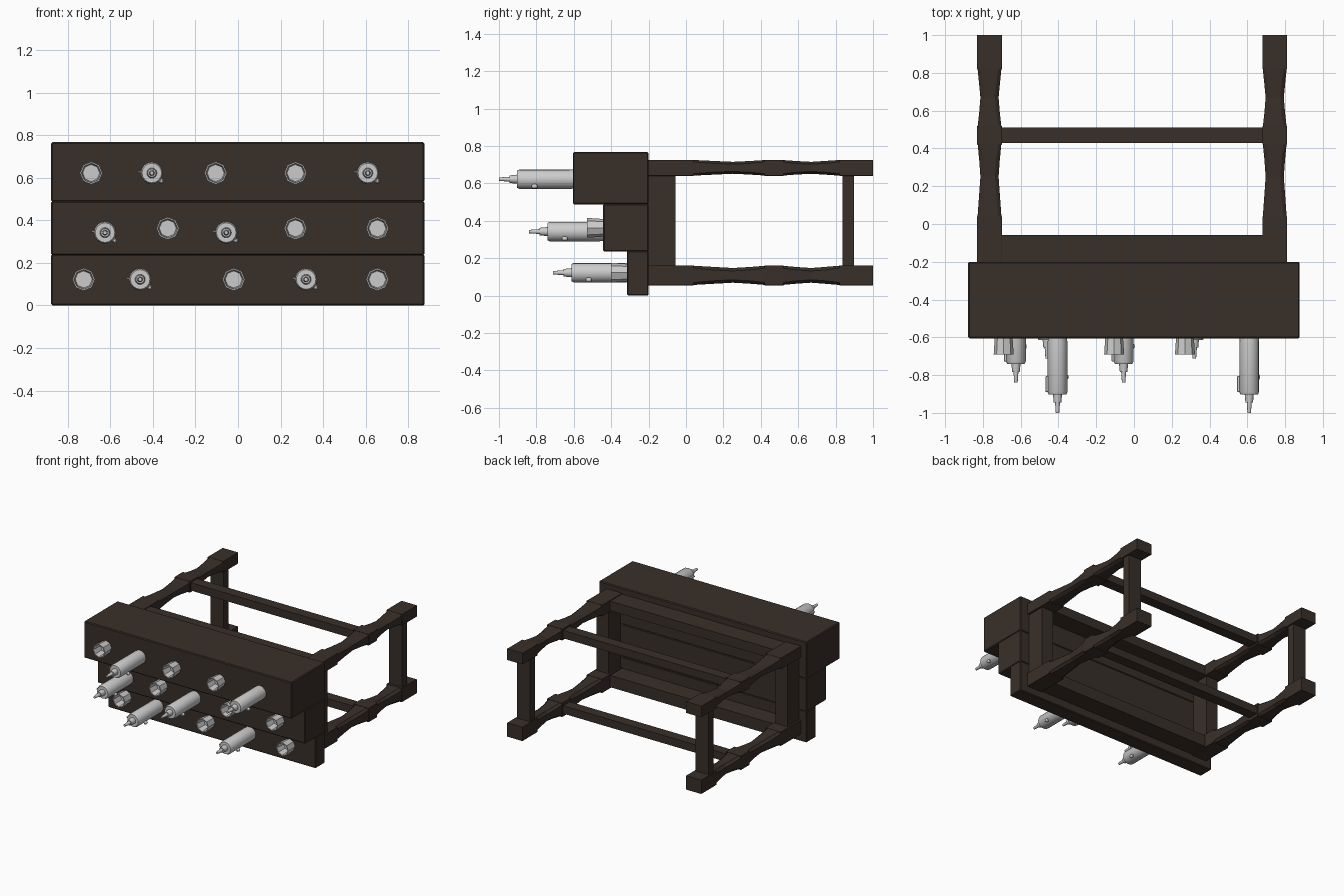
import bpy, bmesh, math
from mathutils import Vector

if "Cube" in bpy.data.objects:
    bpy.data.objects.remove(bpy.data.objects["Cube"])

wood = bpy.data.materials.new("dark_wood")
wood.diffuse_color = (0.04, 0.028, 0.022, 1)
wood.use_nodes = True
wood.node_tree.nodes["Principled BSDF"].inputs["Base Color"].default_value = wood.diffuse_color


def finish(name, bm, mat=None, smooth=False):
    bmesh.ops.remove_doubles(bm, verts=bm.verts, dist=1e-5)
    bmesh.ops.recalc_face_normals(bm, faces=bm.faces)
    me = bpy.data.meshes.new(name)
    bm.to_mesh(me)
    bm.free()
    ob = bpy.data.objects.new(name, me)
    bpy.context.collection.objects.link(ob)
    if mat:
        me.materials.append(mat)
    if smooth:
        bpy.ops.object.select_all(action='DESELECT')
        ob.select_set(True)
        bpy.context.view_layer.objects.active = ob
        bpy.ops.object.shade_smooth_by_angle(angle=math.radians(40))
    return ob


def box(name, x, y, z, mat=wood, bevel=0.0):
    bm = bmesh.new()
    bmesh.ops.create_cube(bm, size=1)
    for v in bm.verts:
        v.co = Vector([(a + b) / 2 + c * (b - a) for c, (a, b) in zip(v.co, (x, y, z))])
    if bevel:
        bmesh.ops.bevel(bm, geom=bm.edges[:], offset=bevel, segments=1, affect='EDGES')
    return finish(name, bm, mat)


def loft(bm, rings):
    vs = [[bm.verts.new(p) for p in r] for r in rings]
    n = len(vs[0])
    for a, b in zip(vs, vs[1:]):
        for i in range(n):
            bm.faces.new((a[i], a[(i + 1) % n], b[(i + 1) % n], b[i]))
    bm.faces.new(vs[0])
    bm.faces.new(vs[-1])


def lathe(name, profile, sides, loc, smooth):
    # profile holds (radius, distance out of the step face)
    bm = bmesh.new()
    loft(bm, [[(loc[0] + r * math.cos(2 * math.pi * i / sides), loc[1] - d,
                loc[2] + r * math.sin(2 * math.pi * i / sides)) for i in range(sides)]
              for r, d in profile])
    return finish(name, bm, None, smooth)


# Stepped cabinet of three tiers
for name, front, z in (("low_step", -0.315, (0, 0.24)),
                       ("middle_step", -0.443, (0.236, 0.49)),
                       ("high_step", -0.605, (0.488, 0.767))):
    box(name, (-0.878, 0.876), (front, -0.2), z, bevel=0.006)

# Shaped legs: square blocks joined by chamfered waists
LEG_X = (-0.765, 0.745)
LEG_Z = ((0.108, 0.053), (0.683, 0.043))
SECTIONS = [(-0.2, 1, 0.02), (0.04, 1, 0.02), (0.04, 0.97, 0.25), (0.14, 0.86, 0.35),
            (0.25, 0.74, 0.4), (0.34, 0.84, 0.35), (0.42, 0.96, 0.25), (0.42, 1, 0.02),
            (0.52, 1, 0.02), (0.52, 0.96, 0.25), (0.59, 0.84, 0.35), (0.67, 0.74, 0.4),
            (0.75, 0.86, 0.35), (0.82, 0.97, 0.25), (0.82, 1, 0.02), (1.0, 1, 0.02)]
for cx in LEG_X:
    for cz, hz in LEG_Z:
        bm = bmesh.new()
        rings = []
        for y, s, c in SECTIONS:
            k = 1 - c
            pts = [(1, -k), (1, k), (k, 1), (-k, 1), (-1, k), (-1, -k), (-k, -1), (k, -1)]
            rings.append([(cx + 0.065 * s * u, y, cz + hz * s * w) for u, w in pts])
        loft(bm, rings)
        finish("leg", bm, wood)
    # Side stretcher and side apron
    box("side_stretcher", (cx - 0.055, cx + 0.055), (0.838, 0.898), (0.14, 0.66))
    box("side_apron", (cx - 0.05, cx + 0.05), (-0.21, -0.057), (0.1, 0.68))

# Long stretchers and aprons between the legs
for cz, hz in LEG_Z:
    box("long_stretcher", (-0.71, 0.69), (0.43, 0.51), (cz - 0.03, cz + 0.03))
    box("long_apron", (-0.71, 0.69), (-0.21, -0.057), (cz - hz * 0.85, cz + hz * 0.85))

# Tall bottles with spouts, and open eight-sided tumblers
BOTTLE = [(0.05, -0.01), (0.052, 0.02), (0.052, 0.285), (0.046, 0.298), (0.024, 0.298),
          (0.02, 0.34), (0.013, 0.34), (0.009, 0.396)]
CUP = [(0.047, -0.005), (0.053, 0.087), (0.046, 0.087), (0.04, 0.012)]
ROWS = [(-0.605, 0.622, 0.622, (-0.405, 0.61), (-0.69, -0.105, 0.27)),
        (-0.443, 0.342, 0.362, (-0.625, -0.055), (-0.33, 0.27, 0.655)),
        (-0.315, 0.122, 0.122, (-0.46, 0.32), (-0.725, -0.02, 0.655))]
for face, bz, cz, bottles, cups in ROWS:
    for x in bottles:
        lathe("bottle", BOTTLE, 16, (x, face, bz), True)
        box("bottle_handle", (x - 0.064, x - 0.044), (face - 0.285, face - 0.2),
            (bz, bz + 0.009), None, 0.003)
        lathe("bottle_tap", [(0.006, 0.19), (0.012, 0.197), (0.012, 0.212), (0.006, 0.22)],
              8, (x + 0.045, face, bz - 0.038), True)
    for x in cups:
        lathe("tumbler", CUP, 8, (x, face, cz), False)
